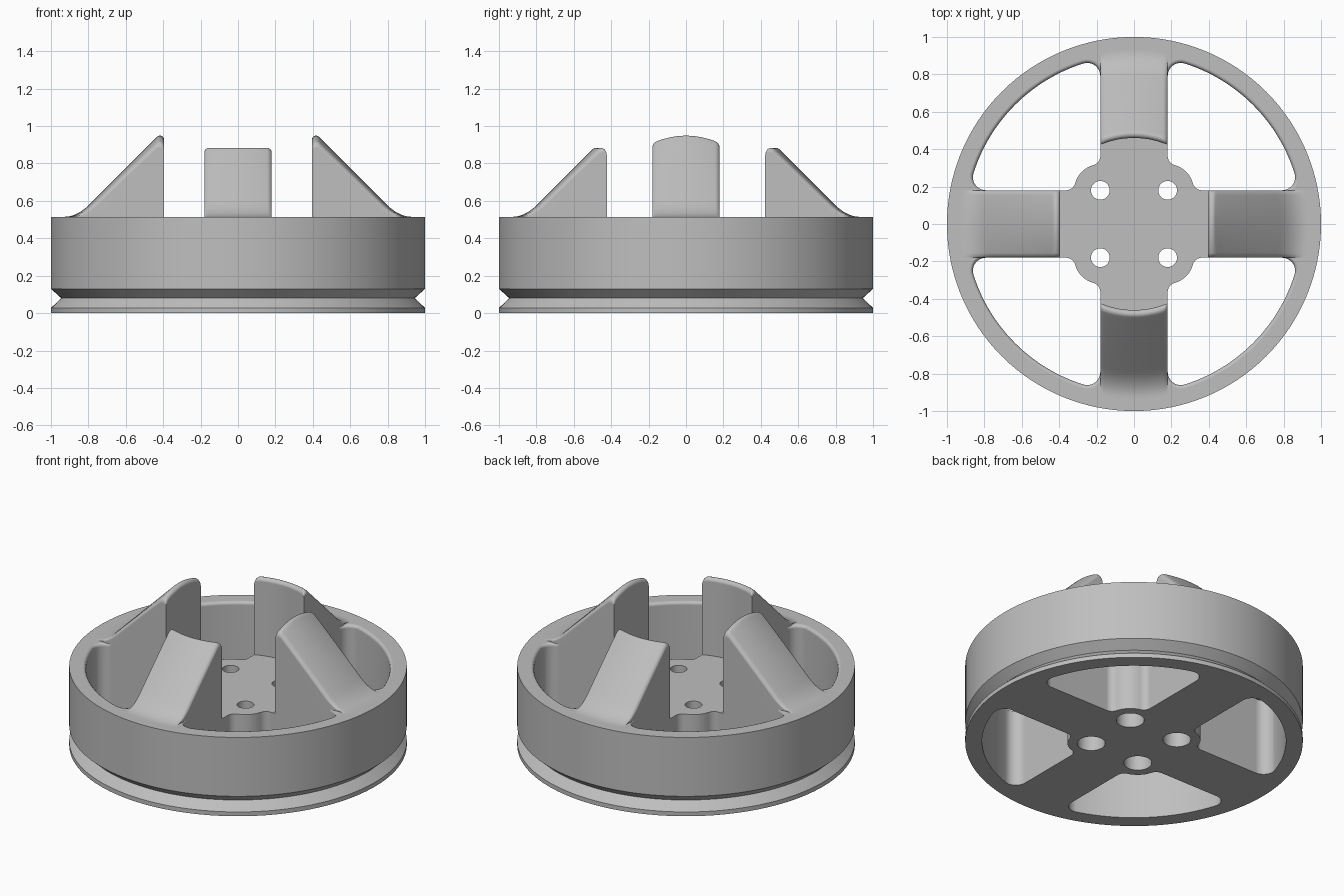
import bpy, bmesh
from math import pi, sin, cos, atan2, sqrt, radians
from mathutils import Matrix

if "Cube" in bpy.data.objects:
    bpy.data.objects.remove(bpy.data.objects["Cube"])

RIM_TOP, FLOOR = 0.515, 0.38      # rim height, hub floor height
HALF = 0.18                       # half width of spokes and fins
CONE = 1.375                      # apex height of the 45 degree fin slope
INNER = 0.9                       # inner radius of the rim

grey = bpy.data.materials.new("light grey")
grey.use_nodes = True
colour = (0.52, 0.52, 0.52, 1)
grey.diffuse_color = colour
grey.node_tree.nodes["Principled BSDF"].inputs["Base Color"].default_value = colour


def make_object(name, bm):
    bmesh.ops.recalc_face_normals(bm, faces=bm.faces)
    mesh = bpy.data.meshes.new(name)
    bm.to_mesh(mesh)
    bm.free()
    mesh.materials.append(grey)
    ob = bpy.data.objects.new(name, mesh)
    bpy.context.collection.objects.link(ob)
    return ob


def activate(ob):
    bpy.ops.object.select_all(action='DESELECT')
    ob.select_set(True)
    bpy.context.view_layer.objects.active = ob


def arc(cx, cy, r, start, end, n):
    angles = [start + (end - start) * i / n for i in range(n + 1)]
    return [(cx + r * cos(a), cy + r * sin(a)) for a in angles]


def rings(bm, loops):
    """Skin a stack of closed loops and cap both ends."""
    loops = [[bm.verts.new(p) for p in loop] for loop in loops]
    for a, b in zip(loops, loops[1:]):
        for i in range(len(a)):
            j = (i + 1) % len(a)
            bm.faces.new((a[i], a[j], b[j], b[i]))
    bm.faces.new(loops[0])
    bm.faces.new(loops[-1])


def cut(ob, outline, z0, z1, turn=0):
    """Subtract an extruded outline, turned about the z axis."""
    bm = bmesh.new()
    rings(bm, [[(x, y, z) for x, y in outline] for z in (z0, z1)])
    bm.transform(Matrix.Rotation(turn, 4, 'Z'))
    cutter = make_object("cutter", bm)
    cutter.hide_render = True
    mod = ob.modifiers.new("cut", 'BOOLEAN')
    mod.operation, mod.solver, mod.object = 'DIFFERENCE', 'EXACT', cutter
    activate(ob)
    bpy.ops.object.modifier_apply(modifier=mod.name)
    bpy.data.objects.remove(cutter)


# Wheel body: turned disc with a V groove
profile = [(1, 0), (1, 0.028), (0.945, 0.08), (1, 0.13), (1, RIM_TOP)]
bm = bmesh.new()
rings(bm, [[(x, y, z) for x, y in arc(0, 0, r, 0, 2 * pi, 128)[:-1]] for r, z in profile])
body = make_object("wheel_body", bm)

# Outline of one opening: rounded outer corners, round lobe at the hub
q, lobe, fil = 0.07, 0.14, 0.05
cx = HALF + q
cy = sqrt((INNER - q) ** 2 - cx ** 2)
t = atan2(cy, cx)
fy = HALF + sqrt((lobe + fil) ** 2 - fil ** 2)
g = atan2(fil, fy - HALF)
opening = (arc(cx, cy, q, pi, t, 8)
           + arc(0, 0, INNER, t, pi / 2 - t, 28)[1:-1]
           + arc(cy, cx, q, pi / 2 - t, -pi / 2, 8)
           + arc(fy, HALF + fil, fil, -pi / 2, g - pi, 6)
           + arc(HALF, HALF, lobe, g, pi / 2 - g, 10)[1:-1]
           + arc(HALF + fil, fy, fil, -pi / 2 - g, -pi, 6))

# Hub recess: flat on the x sides, round on the y sides
FLAT, ROUND = 0.395, 0.46
corner = atan2(sqrt(ROUND ** 2 - FLAT ** 2), FLAT)
recess = (arc(0, 0, ROUND, corner, pi - corner, 60)
          + arc(0, 0, ROUND, pi + corner, 2 * pi - corner, 60))
cut(body, recess, FLOOR, 1)
for k in range(4):
    cut(body, opening, -0.2, 1.2, k * pi / 2)
for k in range(4):
    cut(body, arc(HALF, HALF, 0.05, 0, 2 * pi, 32)[:-1], -0.1, 0.7, k * pi / 2)
    cut(body, arc(HALF, HALF, 0.083, 0, 2 * pi, 32)[:-1], -0.1, 0.3, k * pi / 2)

# Rounded inner lip of the rim
bm = bmesh.new()
bm.from_mesh(body.data)


def on_lip(e):
    for v in e.verts:
        x, y, z = v.co
        if abs(z - RIM_TOP) > 1e-3 or not 0.8 < sqrt(x * x + y * y) < 0.95:
            return False
    return e.calc_face_angle(0) > 1


bmesh.ops.bevel(bm, geom=[e for e in bm.edges if on_lip(e)], offset=0.02,
                segments=3, profile=0.5, affect='EDGES', clamp_overlap=True)
bm.to_mesh(body.data)
bm.free()


def drop(d, r):
    """Height lost at distance d from a rounded edge."""
    return r - sqrt(max(0, r * r - (r - d) ** 2)) if d < r else 0


def fin_height(s, u, s0):
    slope = CONE - sqrt(s * s + u * u)
    # round the peak between the vertical inner wall and the slope
    r, d = 0.022, s - s0
    if d < r * (1 + sqrt(0.5)):
        slope = CONE - sqrt(s0 * s0 + u * u) - r - r * sqrt(2) + sqrt(max(0, r * r - (d - r) ** 2))
    slope -= drop(HALF - abs(u), 0.025)
    # blend the foot into the rim
    k = 0.07
    h = max(0, k - abs(slope - RIM_TOP)) / k
    return max(slope, RIM_TOP) + h * h * k / 4 if s < INNER + 0.04 else RIM_TOP


def fin(name, turn, inner):
    """Sloped fin along +x, turned into place; inner(u) is its inner wall."""
    edge = [0.025 * (1 - cos(radians(a))) for a in range(0, 91, 15)]
    us = [e - HALF for e in edge]
    us += [-0.155 + 0.31 * i / 12 for i in range(1, 12)]
    us += [HALF - e for e in reversed(edge)]
    near = [0.022 * (1 - cos(radians(a))) for a in range(0, 136, 15)]
    far = 0.93
    bm = bmesh.new()
    grid = []
    for u in us:
        s0 = inner(u)
        last = s0 + near[-1]
        ss = [s0 + d for d in near] + [last + (far - last) * i / 40 for i in range(1, 41)]
        grid.append([bm.verts.new((s, u, fin_height(s, u, s0))) for s in ss])
    for a, b in zip(grid, grid[1:]):
        for j in range(len(a) - 1):
            bm.faces.new((a[j], a[j + 1], b[j + 1], b[j]))
    # side, inner and end walls down to the body
    border = grid[0] + [c[-1] for c in grid[1:]] + grid[-1][-2::-1] + [c[0] for c in grid[-2:0:-1]]
    foot = [bm.verts.new((v.co.x, v.co.y, RIM_TOP - 0.002)) for v in border]
    for i in range(len(border)):
        j = (i + 1) % len(border)
        bm.faces.new((border[i], border[j], foot[j], foot[i]))
    bm.faces.new(foot)
    bm.transform(Matrix.Rotation(turn, 4, 'Z'))
    return make_object(name, bm)


def flat_wall(u):
    return FLAT


def round_wall(u):
    return sqrt(ROUND ** 2 - u * u)


parts = [body,
         fin("left_fin", 0, flat_wall), fin("back_fin", pi / 2, round_wall),
         fin("right_fin", pi, flat_wall), fin("front_fin", -pi / 2, round_wall)]

for ob in parts:
    activate(ob)
    bpy.ops.object.shade_smooth_by_angle(angle=radians(35))
    mod = ob.modifiers.new("even shading", 'WEIGHTED_NORMAL')
    mod.keep_sharp = True
